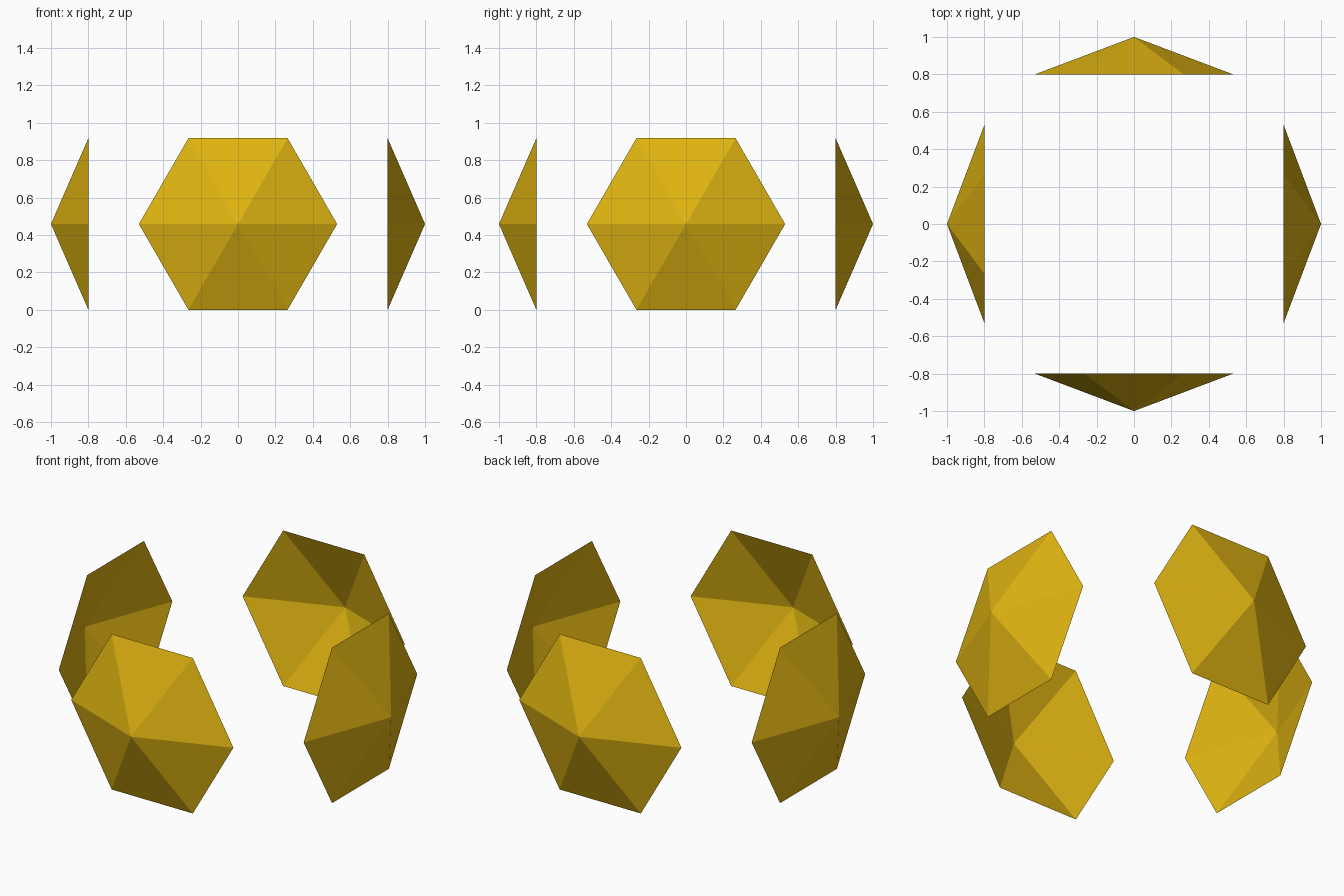
import bpy, bmesh
from math import sin, cos, pi
from mathutils import Matrix

if "Cube" in bpy.data.objects:
    bpy.data.objects.remove(bpy.data.objects["Cube"])

RADIUS, BASE, TIP = 0.53, 0.80, 1.0
MID_Z = RADIUS * sin(pi / 3)

gold = bpy.data.materials.new("gold")
gold.diffuse_color = (0.75, 0.46, 0.006, 1)
gold.use_nodes = True
gold.node_tree.nodes["Principled BSDF"].inputs["Base Color"].default_value = gold.diffuse_color


def hex_shell(name, angle):
    """Open six-sided pyramid shell, tip pointing outwards, hollow side to the centre."""
    bm = bmesh.new()
    tip = bm.verts.new((TIP, 0, MID_Z))
    rim = [bm.verts.new((BASE, RADIUS * cos(i * pi / 3), MID_Z + RADIUS * sin(i * pi / 3)))
           for i in range(6)]
    for i in range(6):
        bm.faces.new((tip, rim[i], rim[(i + 1) % 6]))
    bm.transform(Matrix.Rotation(angle, 4, 'Z'))
    mesh = bpy.data.meshes.new(name)
    bm.to_mesh(mesh)
    bm.free()
    mesh.materials.append(gold)
    bpy.context.collection.objects.link(bpy.data.objects.new(name, mesh))


# Four shells around the centre
for k, side in enumerate(("right", "back", "left", "front")):
    hex_shell(side + "_shell", k * pi / 2)
